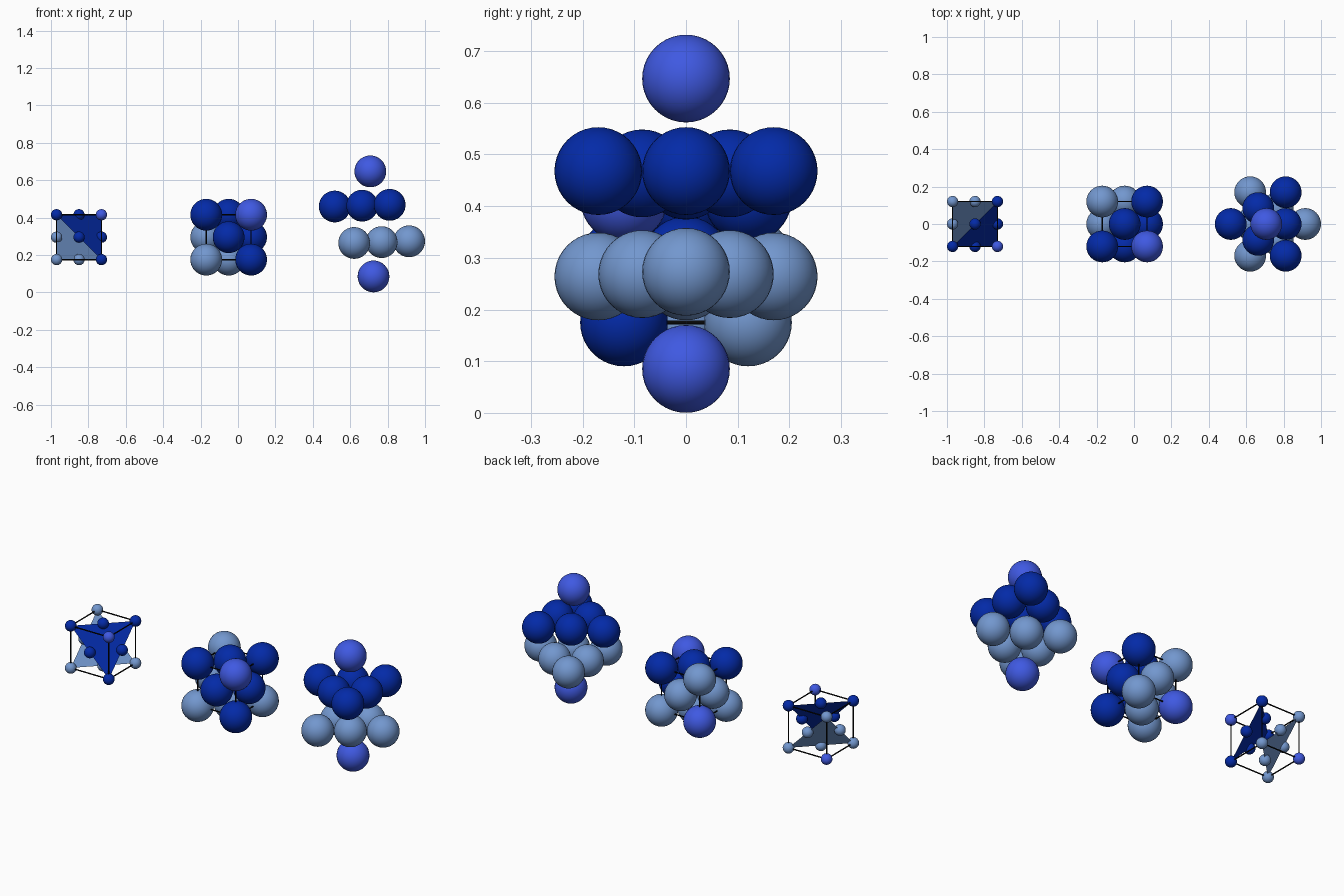
import bpy
from math import sqrt, radians
from itertools import product
from mathutils import Vector, Matrix

if "Cube" in bpy.data.objects:
    bpy.data.objects.remove(bpy.data.objects["Cube"])

A = 0.24                    # cube edge
R = A * sqrt(2) / 4         # touching atom radius
ZC = 0.295                  # height of cube centres


def material(name, rgb):
    m = bpy.data.materials.new(name)
    m.diffuse_color = (*rgb, 1)
    m.use_nodes = True
    m.node_tree.nodes["Principled BSDF"].inputs["Base Color"].default_value = m.diffuse_color
    return m


DARK = material("dark_blue", (0.001, 0.023, 0.39))
LIGHT = material("light_blue", (0.17, 0.31, 0.62))
VIOLET = material("violet_blue", (0.05, 0.10, 0.76))
BLACK = material("black", (0.002, 0.002, 0.002))


# Face-centred cubic sites, grouped into four layers along the (1,-1,1) diagonal
N = Vector((1, -1, 1))
CORNERS = [Vector(c) for c in product((-1, 1), repeat=3)]
FACES = [Vector([s if i == k else 0 for i in range(3)]) for k in range(3) for s in (-1, 1)]
SITES = [(p, round(p.dot(N))) for p in CORNERS + FACES]
LAYER_MAT = {3: VIOLET, 1: DARK, -1: LIGHT, -3: VIOLET}


def atom(name, loc, radius, mat):
    bpy.ops.mesh.primitive_uv_sphere_add(segments=32, ring_count=20, radius=radius, location=loc)
    ob = bpy.context.object
    ob.name = name
    ob.data.materials.append(mat)
    bpy.ops.object.shade_smooth()


def bar(name, a, b):
    d = b - a
    bpy.ops.mesh.primitive_cylinder_add(vertices=12, radius=0.0035, depth=d.length, location=(a + b) / 2)
    ob = bpy.context.object
    ob.name = name
    ob.rotation_euler = d.to_track_quat('Z', 'Y').to_euler()
    ob.data.materials.append(BLACK)


def cell(name, x, radius):
    centre = Vector((x, 0, ZC))
    for p, layer in SITES:
        atom(name + "_atom", centre + p * A / 2, radius, LAYER_MAT[layer])
    for i, p in enumerate(CORNERS):
        for q in CORNERS[i + 1:]:
            if abs((p - q).length - 2) < 0.01:
                bar(name + "_edge", centre + p * A / 2, centre + q * A / 2)
    return centre


# Left: open cell with small atoms and two close-packed planes
centre = cell("open_cell", -0.85, 0.03)
for layer, name in ((1, "upper_plane"), (-1, "lower_plane")):
    tri = [centre + p * A / 2 for p in CORNERS if round(p.dot(N)) == layer]
    me = bpy.data.meshes.new(name)
    me.from_pydata(tri, [], [(0, 1, 2)])
    me.materials.append(LAYER_MAT[layer])
    bpy.context.collection.objects.link(bpy.data.objects.new(name, me))

# Middle: filled cell with touching atoms
cell("filled_cell", -0.05, R)

# Right: layers stood almost upright and pulled apart along the diagonal
rot = Matrix.Rotation(radians(53), 3, 'Y') @ Matrix.Rotation(radians(225), 3, 'Z')
SPREAD = {3: 0.281, 1: 0.099, -1: -0.099, -3: -0.281}
axis = N.normalized()
for p, layer in SITES:
    q = p * A / 2
    q = q + axis * (SPREAD[layer] - q.dot(axis))
    atom("layer_atom", rot @ q + Vector((0.716, 0, 0.366)), R, LAYER_MAT[layer])
